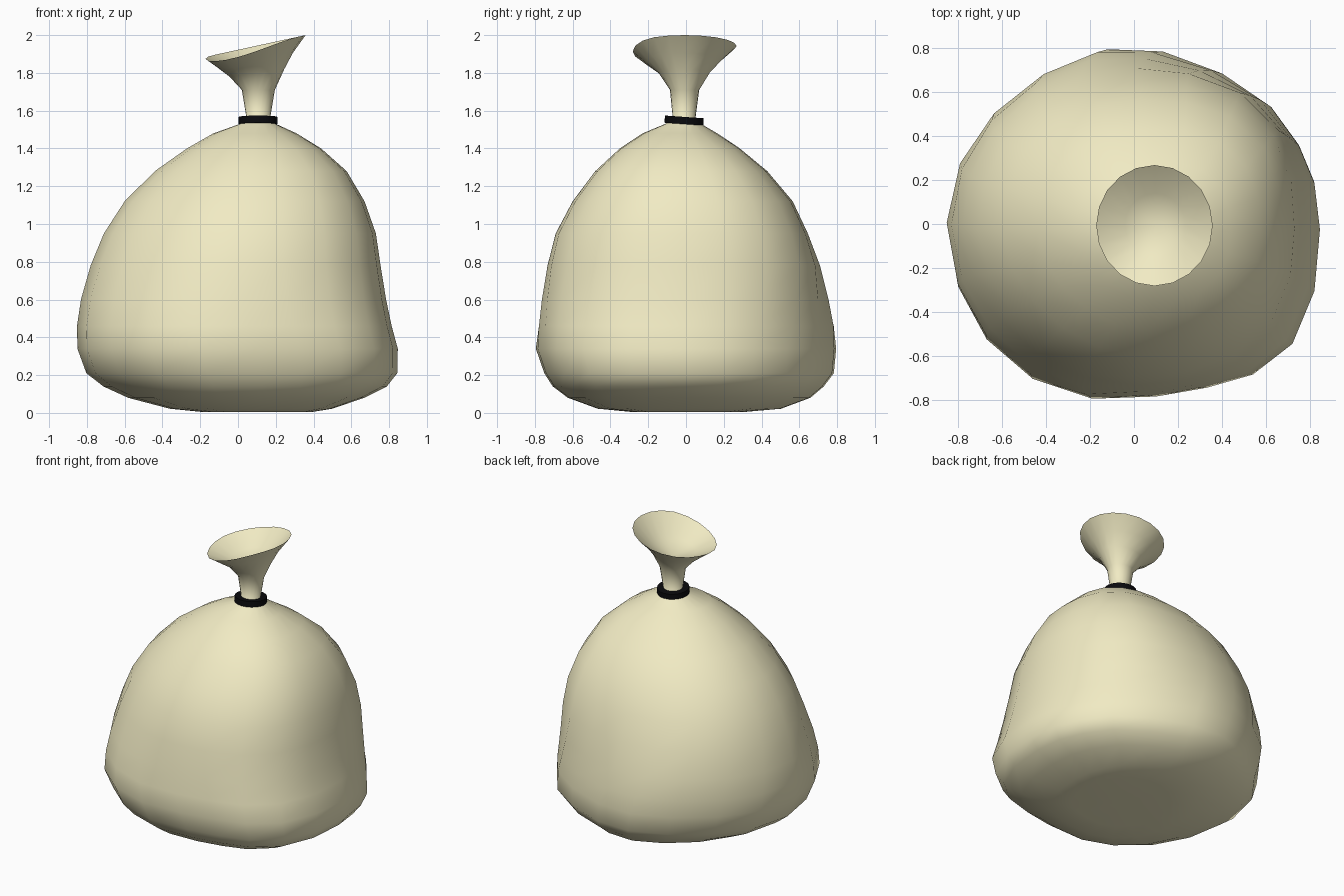
import bpy, bmesh, math

if "Cube" in bpy.data.objects:
    bpy.data.objects.remove(bpy.data.objects["Cube"])

SIDES = 20


def material(name, color):
    m = bpy.data.materials.new(name)
    m.diffuse_color = color
    m.use_nodes = True
    m.node_tree.nodes["Principled BSDF"].inputs["Base Color"].default_value = m.diffuse_color
    return m


def make_object(name, bm, mat, angle):
    bmesh.ops.recalc_face_normals(bm, faces=bm.faces)
    me = bpy.data.meshes.new(name)
    bm.to_mesh(me)
    bm.free()
    ob = bpy.data.objects.new(name, me)
    bpy.context.collection.objects.link(ob)
    me.materials.append(mat)
    bpy.ops.object.select_all(action='DESELECT')
    ob.select_set(True)
    bpy.context.view_layer.objects.active = ob
    bpy.ops.object.shade_smooth_by_angle(angle=math.radians(angle))
    return ob


def bridge(bm, a, b):
    n = len(a)
    for i in range(n):
        bm.faces.new((a[i], a[(i + 1) % n], b[(i + 1) % n], b[i]))


def fan(bm, hub, ring):
    for i in range(len(ring)):
        bm.faces.new((hub, ring[i], ring[(i + 1) % len(ring)]))


# Widest outline of the filled sack, seen from above, counter-clockwise from +x
outline = [(.845, -.02), (.82, .19), (.75, .36), (.62, .54), (.40, .69), (.13, .79),
           (-.12, .80), (-.37, .70), (-.61, .52), (-.78, .29), (-.85, .01),
           (-.80, -.28), (-.67, -.52), (-.46, -.70), (-.19, -.79), (.10, -.78),
           (.33, -.74), (.54, -.68), (.72, -.54), (.82, -.30)]

# Height, left, right, front and back limits of each sack ring
rings = [(.006, -.20, .40, -.30, .32), (.022, -.36, .50, -.47, .50),
         (.08, -.58, .67, -.63, .655), (.14, -.71, .79, -.71, .725),
         (.21, -.80, .845, -.755, .778), (.34, -.847, .848, -.80, .79),
         (.46, -.85, .815, -.79, .785),
         (.60, -.83, .785, -.77, .757), (.78, -.78, .755, -.735, .71),
         (.95, -.71, .73, -.69, .645), (1.12, -.60, .67, -.60, .565),
         (1.28, -.44, .575, -.48, .43), (1.40, -.27, .44, -.35, .285),
         (1.48, -.13, .31, -.23, .165), (1.53, .01, .20, -.11, .08),
         (1.56, .045, .17, -.07, .05), (1.71, .02, .195, -.085, .07),
         (1.80, -.045, .245, -.145, .125), (1.87, -.11, .29, -.215, .19),
         (1.9425, -.172, .358, -.282, .268)]
# Slope along x, and sag of the front left lip, of the funnel rings
slope = {1.80: .02, 1.87: .035, 1.9425: .0575}
sag = {1.87: .02, 1.9425: .04}
# Fullness of the four corners at mid height: (right?, back?)
fullness = {(True, True): 2.6, (False, True): 2.15, (False, False): 1.8, (True, False): 2.45}

# Sack with tied neck and hollow funnel mouth
bm = bmesh.new()
previous = None
for z, x0, x1, y0, y1 in rings:
    cx, cy, rx, ry = (x0 + x1) / 2, (y0 + y1) / 2, (x1 - x0) / 2, (y1 - y0) / 2
    low = min(1, max(0, (.85 - z) / .5))
    ring = []
    for i, (ox, oy) in enumerate(outline):
        a = 2 * math.pi * i / SIDES
        c, s = math.cos(a), math.sin(a)
        power = fullness[c > 0, s > 0] if z < 1.45 else 2
        k = (abs(c) ** power + abs(s) ** power) ** (-1 / power)
        u = c * k * (1 - low) + ox / .847 * low
        v = s * k * (1 - low) + oy / .795 * low
        dip = sag.get(z, 0) * max(0, math.cos(a - math.radians(238))) ** 2
        ring.append(bm.verts.new((cx + rx * u, cy + ry * v, z + slope.get(z, 0) * c - dip)))
    if previous:
        bridge(bm, previous, ring)
    else:
        fan(bm, bm.verts.new((.08, 0, .022)), ring[::-1])
    previous = ring
inner = [bm.verts.new((.1 + .52 * (v.co.x - .1), .52 * v.co.y, 1.845 + .4 * (v.co.z - 1.94)))
         for v in previous]
bridge(bm, previous, inner)
fan(bm, bm.verts.new((.1, 0, 1.79)), inner)
make_object("sack", bm, material("cloth", (.88, .83, .55, 1)), 80)

# Black band tied around the neck
bm = bmesh.new()
loops = []
for r, h in ((.055, -.019), (.103, -.019), (.103, .019), (.055, .019)):
    loops.append([bm.verts.new((r * math.cos(2 * math.pi * i / SIDES),
                                r * math.sin(2 * math.pi * i / SIDES), h))
                  for i in range(SIDES)])
for i in range(4):
    bridge(bm, loops[i], loops[(i + 1) % 4])
band = make_object("neck_band", bm, material("band_black", (.003, .003, .004, 1)), 40)
band.location = (.106, -.01, 1.548)
band.rotation_euler = (math.radians(-4), 0, 0)
